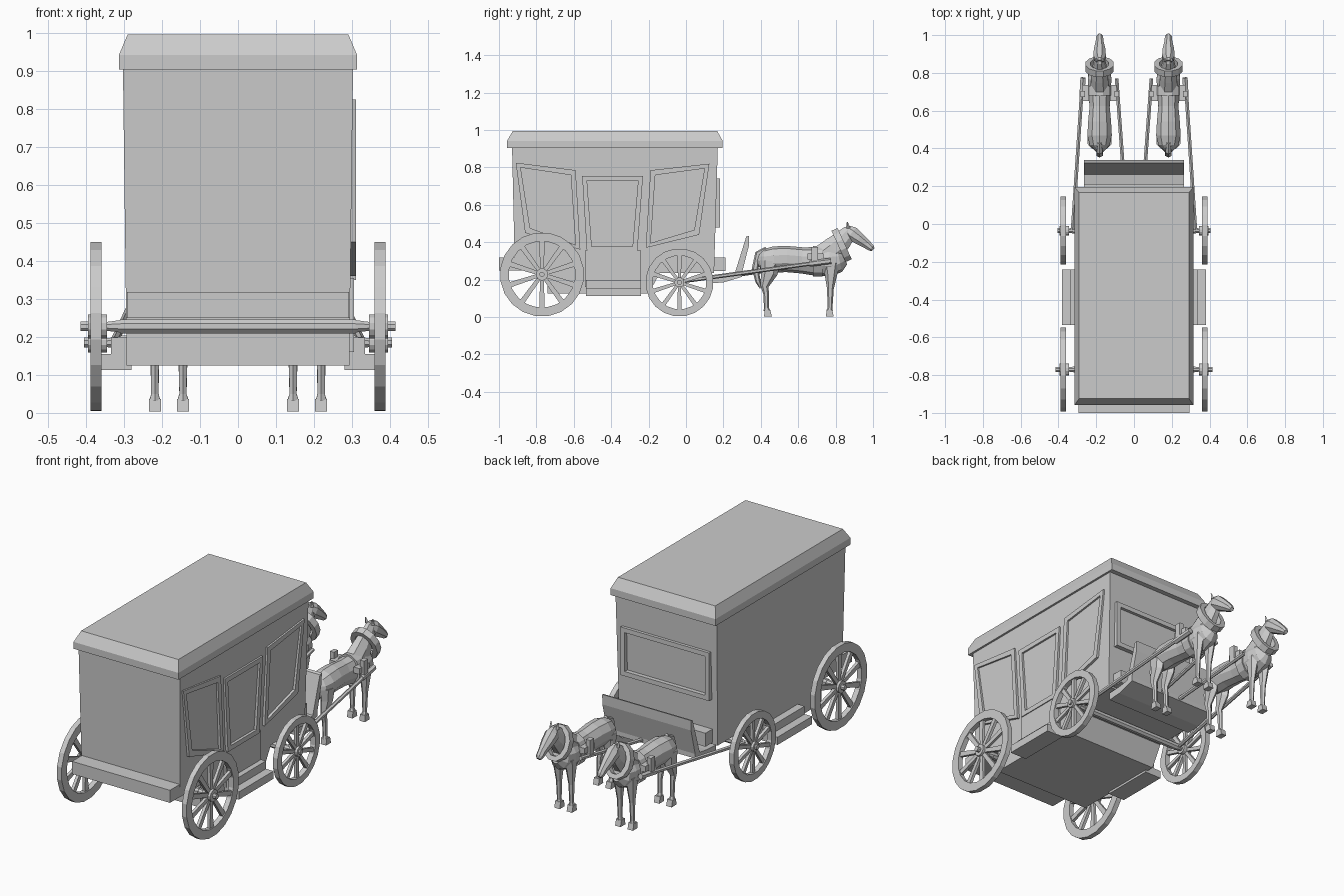
import bpy, bmesh
from math import sin, cos, pi
from mathutils import Vector

if "Cube" in bpy.data.objects:
    bpy.data.objects.remove(bpy.data.objects["Cube"])


def mesh(name, verts, faces):
    bm = bmesh.new()
    vs = [bm.verts.new(v) for v in verts]
    for f in faces:
        bm.faces.new([vs[i] for i in f])
    bmesh.ops.recalc_face_normals(bm, faces=bm.faces)
    me = bpy.data.meshes.new(name)
    bm.to_mesh(me)
    bm.free()
    ob = bpy.data.objects.new(name, me)
    bpy.context.collection.objects.link(ob)
    return ob


def skin(name, rings, closed=False):
    """Join equal-length point rings; cap the ends or close the loop."""
    n, m = len(rings[0]), len(rings)
    faces = []
    for r in range(m if closed else m - 1):
        a, b = r * n, (r + 1) % m * n
        faces += [(a + i, a + (i + 1) % n, b + (i + 1) % n, b + i) for i in range(n)]
    if not closed:
        faces += [range(n), range((m - 1) * n, m * n)]
    return mesh(name, [p for r in rings for p in r], faces)


def side(x, u, v):       # profile in the y-z plane
    return (x, u, v)


def prism(name, pts, x0, x1):
    return skin(name, [[(x, y, z) for y, z in pts] for x in (x0, x1)])


def box(name, x0, x1, y0, y1, z0, z1):
    return prism(name, [(y0, z0), (y1, z0), (y1, z1), (y0, z1)], x0, x1)


def ring(name, outer, inner, a0, a1, place=side):
    """Flat frame between two outlines, with depth a0..a1."""
    loops = [(outer, a0), (outer, a1), (inner, a1), (inner, a0)]
    return skin(name, [[place(a, u, v) for u, v in pts] for pts, a in loops], True)


def ngon(n, ru, rv, cu, cv):
    return [(cu + ru * cos(2 * pi * (i + .5) / n), cv + rv * sin(2 * pi * (i + .5) / n)) for i in range(n)]


def inset(pts, t):
    cu, cv = (sum(p[k] for p in pts) / len(pts) for k in (0, 1))
    return [(u + (t if u < cu else -t), v + (t if v < cv else -t)) for u, v in pts]


def bar(name, a, b, r0, r1=None, n=8):
    a, b = Vector(a), Vector(b)
    q = (b - a).to_track_quat('Z', 'Y')
    return skin(name, [[p + q @ Vector((u, v, 0)) for u, v in ngon(n, r, r, 0, 0)]
                       for p, r in ((a, r0), (b, r1 or r0))])


def loft(name, cx, path, n=8):
    """Sweep elliptical sections (y, z, half width, half depth) along a side path."""
    rings = []
    for i, (y, z, w, d) in enumerate(path):
        p, q = path[max(i - 1, 0)], path[min(i + 1, len(path) - 1)]
        t = Vector((q[0] - p[0], q[1] - p[1])).normalized()
        rings.append([(cx + u, y - t.y * v, z + t.x * v) for u, v in ngon(n, w, d, 0, 0)])
    return skin(name, rings)


# Carriage body, slightly narrower at the bottom
body = prism("body", [(-.93, .91), (-.915, .25), (-.74, .25), (-.74, .125), (-.2, .125),
                      (-.14, .235), (.15, .235), (.17, .91)], -.303, .303)
for v in body.data.vertices:
    v.co.x *= .967 + .033 * (v.co.z - .12) / .79

# Roof with bevelled upper edge
skin("roof", [[(-x, y0, z), (x, y0, z), (x, y1, z), (-x, y1, z)] for x, y0, y1, z in
              ((.314, -.957, .196, .905), (.314, -.957, .196, .942), (.291, -.925, .166, .996))])

# Window frames and door on the right side
for name, pts in (("rear_window", [(-.91, .825), (-.59, .785), (-.565, .36), (-.86, .45)]),
                  ("door_window", [(-.555, .755), (-.23, .755), (-.26, .35), (-.53, .35)]),
                  ("front_window", [(-.19, .785), (.125, .82), (.07, .44), (-.215, .37)])):
    ring(name + "_frame", pts, inset(pts, .026), .292, .311)
box("door_lower_panel", .28, .306, -.54, -.24, .16, .355)

# Front panel frame behind the driver
panel = [(-.265, .48), (.265, .48), (.265, .74), (-.265, .74)]
ring("front_panel_frame", panel, inset(panel, .025), .15, .181, lambda a, u, v: (u, a, v))

# Rear ledge, driver seat, footboard and dash
box("rear_ledge", -.293, .293, -1, -.9, .25, .318)
box("driver_seat", -.265, .265, .14, .212, .245, .318)
prism("footboard", [(.12, .18), (.2, .185), (.3, .215), (.3, .24), (.2, .225), (.12, .22)], -.265, .265)
prism("dash_board", [(.255, .215), (.295, .22), (.336, .38), (.338, .435), (.322, .43)], -.265, .265)

# Side steps
for s, tag in ((-1, "left"), (1, "right")):
    box("lower_step_" + tag, s * .28, s * .38, -.535, -.24, .113, .155)
    box("upper_step_" + tag, s * .28, s * .335, -.535, -.24, .15, .198)

# Axles and spoked wheels
for end, cy, cz, R, tip in (("rear", -.77, .228, .225, .415), ("front", -.035, .185, .182, .405)):
    bar(end + "_axle", (-.31, cy, cz), (.31, cy, cz), .02)
    for s, tag in ((-1, "left"), (1, "right")):
        nm = f"{end}_{tag}_"
        ring(nm + "wheel_rim", ngon(20, R, R, cy, cz), ngon(20, R * .79, R * .79, cy, cz), s * .36, s * .388)
        bar(nm + "axle_arm", (s * .3, cy, cz), (s * .35, cy, cz), .019, .012)
        bar(nm + "hub", (s * .345, cy, cz), (s * .395, cy, cz), R * .145, n=12)
        bar(nm + "hub_cap", (s * .39, cy, cz), (s * tip, cy, cz), .014)
        for k in range(10):
            a = 2 * pi * (k + .5) / 10
            r0, r1, w = R * .08, R * .82, R * .045
            quad = [(r0, -w), (r1, -w * 1.4), (r1, w * 1.4), (r0, w)]
            prism(nm + "spoke", [(cy + u * cos(a) - v * sin(a), cz + u * sin(a) + v * cos(a))
                                 for u, v in quad], s * .366, s * .382)

# Horses with harness
for s, tag in ((-1, "left"), (1, "right")):
    cx, h = s * .182, f"{tag}_horse_"
    loft(h + "body", cx, [(.385, .315, .02, .03), (.415, .305, .055, .06), (.47, .308, .068, .07),
                          (.54, .31, .064, .07), (.62, .303, .056, .07), (.7, .297, .062, .077),
                          (.77, .297, .066, .08), (.82, .305, .055, .065), (.85, .315, .025, .035)], 10)
    loft(h + "neck", cx, [(.72, .31, .055, .075), (.79, .365, .048, .07), (.84, .415, .036, .055),
                          (.875, .455, .026, .042), (.895, .475, .015, .02)])
    loft(h + "head", cx, [(.855, .475, .018, .022), (.885, .448, .036, .042), (.925, .42, .032, .035),
                          (.965, .39, .022, .026), (.99, .37, .02, .02), (1, .36, .012, .012)])
    ring(h + "collar", ngon(12, .077, .095, 0, 0), ngon(12, .05, .07, 0, 0), -.018, .018,
         lambda a, u, v: (cx + u, .832 + a * .91 - v * .41, .385 + a * .41 + v * .91))
    ring(h + "girth", ngon(12, .071, .085, cx, .298), ngon(12, .055, .07, cx, .298), .68, .73,
         lambda a, u, v: (u, a, v))
    loft(h + "tail", cx, [(.43, .365, .012, .012), (.385, .34, .018, .016), (.37, .26, .02, .018),
                          (.385, .19, .016, .014), (.4, .155, .006, .006)], 6)
    for t in (-1, 1):
        x = cx + t * .037
        loft(h + "hind_leg", x, [(.45, .3, .03, .055), (.445, .235, .026, .045), (.42, .165, .015, .022),
                                 (.428, .125, .012, .015), (.43, .05, .011, .013), (.432, .035, .016, .018)], 6)
        loft(h + "front_leg", x, [(.775, .29, .028, .05), (.775, .225, .022, .033), (.772, .15, .014, .018),
                                  (.77, .05, .011, .013), (.768, .035, .015, .017)], 6)
        for y in (.437, .768):
            prism(h + "hoof", [(y - .02, .003), (y + .022, .003), (y + .014, .037), (y - .016, .037)],
                  x - .016, x + .016)
        bar(h + "ear", (cx + t * .017, .868, .475), (cx + t * .022, .862, .507), .011, .003, 4)
        # Shaft loop and strap beside each flank
        box(h + "shaft_loop", cx + t * .078, cx + t * .102, .672, .705, .29, .375)
        box(h + "shaft_strap", cx + t * .055, cx + t * .09, .65, .735, .308, .34)
    # Outer and inner shafts
    bar(h + "outer_shaft", (s * .325, -.03, .19), (s * .272, .77, .3), .011, .011, 6)
    bar(h + "inner_shaft", (s * .056, .27, .225), (s * .092, .77, .3), .011, .011, 6)
    bar(h + "shaft_tip", (s * .276, .66, .285), (s * .27, .775, .3), .016, .016, 6)
